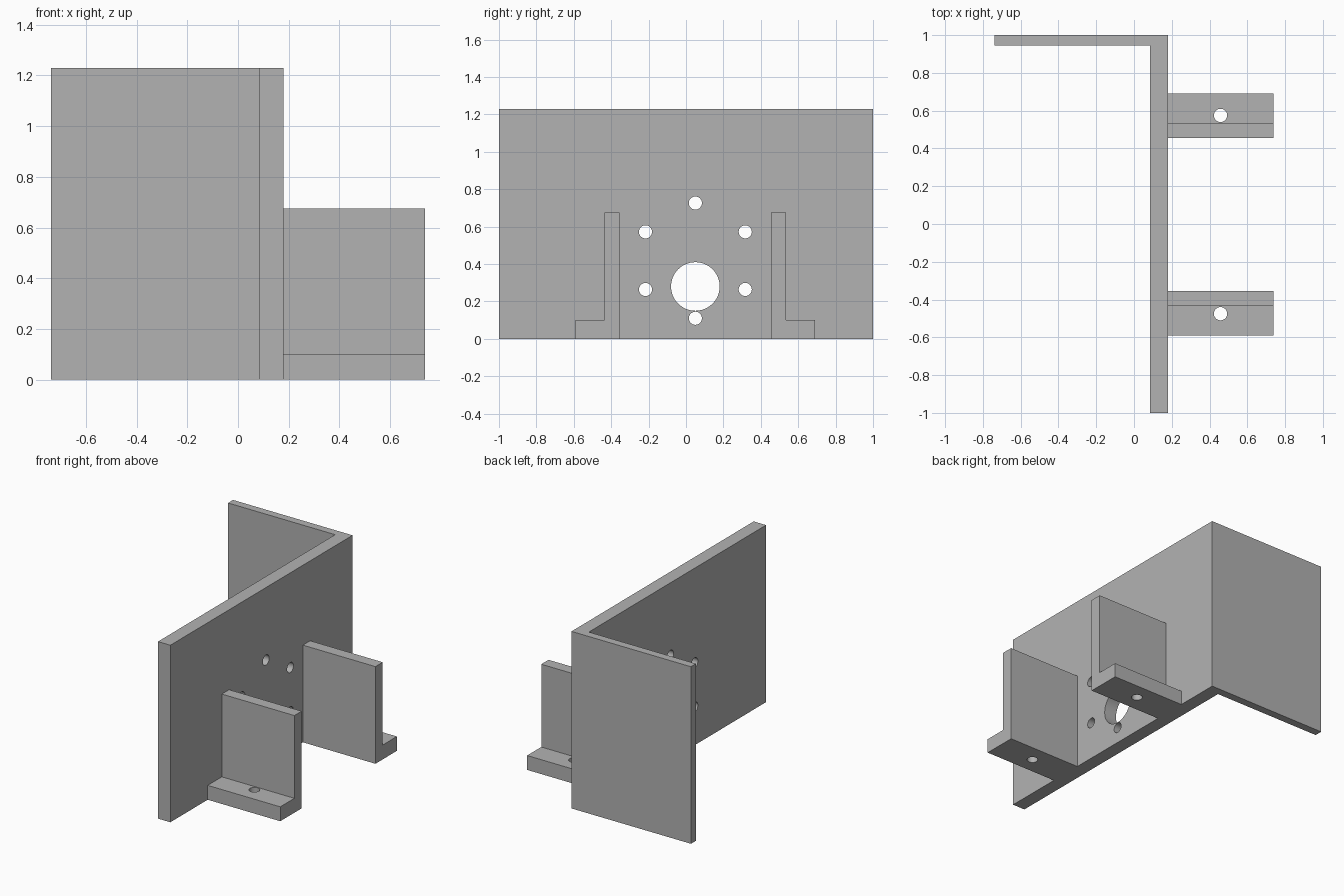
import bpy
import bmesh
from math import sin, cos, radians
from mathutils import Matrix, Vector

if "Cube" in bpy.data.objects:
    bpy.data.objects.remove(bpy.data.objects["Cube"], do_unlink=True)

MID_Y = 0.05          # symmetry line of the brackets and bolt circle
HEIGHT = 1.23
PLATE_IN, PLATE_OUT, END_X = 0.085, 0.18, 0.738

grey = bpy.data.materials.new("plain grey")
grey.use_nodes = True
colour = (0.448, 0.448, 0.448, 1)
grey.diffuse_color = colour
grey.node_tree.nodes["Principled BSDF"].inputs["Base Color"].default_value = colour


def make_object(name, bm):
    bmesh.ops.recalc_face_normals(bm, faces=bm.faces)
    mesh = bpy.data.meshes.new(name)
    bm.to_mesh(mesh)
    bm.free()
    mesh.materials.append(grey)
    obj = bpy.data.objects.new(name, mesh)
    bpy.context.collection.objects.link(obj)
    return obj


def extrude_profile(name, points, direction):
    bm = bmesh.new()
    face = bm.faces.new([bm.verts.new(p) for p in points])
    result = bmesh.ops.extrude_face_region(bm, geom=[face], use_keep_orig=True)
    moved = [v for v in result["geom"] if isinstance(v, bmesh.types.BMVert)]
    bmesh.ops.translate(bm, verts=moved, vec=Vector(direction))
    return make_object(name, bm)


def drill(target, name, holes, axis):
    """Cut round holes, given as (centre, radius), along one axis."""
    turn = Matrix.Rotation(radians(90), 4, "Y") if axis == "X" else Matrix()
    bm = bmesh.new()
    for centre, radius in holes:
        bmesh.ops.create_cone(bm, cap_ends=True, segments=48, radius1=radius,
                              radius2=radius, depth=0.4,
                              matrix=Matrix.Translation(centre) @ turn)
    cutter = make_object(name, bm)
    cutter.hide_render = True
    cutter.hide_set(True)
    cutter.display_type = "WIRE"
    mod = target.modifiers.new("holes", "BOOLEAN")
    mod.operation = "DIFFERENCE"
    mod.solver = "EXACT"
    mod.object = cutter
    # Apply the cut, then remove the helper
    bpy.context.view_layer.update()
    graph = bpy.context.evaluated_depsgraph_get()
    cut_mesh = bpy.data.meshes.new_from_object(target.evaluated_get(graph))
    target.modifiers.clear()
    target.data = cut_mesh
    bpy.data.objects.remove(cutter, do_unlink=True)


# Upright plate with its back flange, as one L-shaped profile
outline = [(PLATE_IN, -1), (PLATE_OUT, -1), (PLATE_OUT, 1),
           (-END_X, 1), (-END_X, 0.945), (PLATE_IN, 0.945)]
plate = extrude_profile("mounting_plate", [(x, y, 0) for x, y in outline], (0, 0, HEIGHT))

# Shaft opening and ring of six bolt holes
plate_x = (PLATE_IN + PLATE_OUT) / 2
holes = [((plate_x, MID_Y, 0.28), 0.13)]
for i in range(6):
    a = radians(90 + 60 * i)
    holes.append(((plate_x, MID_Y + 0.308 * cos(a), 0.418 + 0.308 * sin(a)), 0.035))
drill(plate, "plate_hole_cutter", holes, "X")

# Mirrored angle brackets with a bolt hole in each foot
section = [(0.405, 0), (0.64, 0), (0.64, 0.1), (0.485, 0.1), (0.485, 0.675), (0.405, 0.675)]
for name, side in (("front_bracket", -1), ("back_bracket", 1)):
    profile = [(PLATE_OUT, MID_Y + side * d, z) for d, z in section]
    bracket = extrude_profile(name, profile, (END_X - PLATE_OUT, 0, 0))
    drill(bracket, name + "_cutter", [((0.458, MID_Y + side * 0.525, 0.05), 0.035)], "Z")

# Smooth hole walls, crisp edges elsewhere
bpy.ops.object.select_all(action="DESELECT")
for name in ("mounting_plate", "front_bracket", "back_bracket"):
    obj = bpy.data.objects[name]
    obj.select_set(True)
    bpy.context.view_layer.objects.active = obj
bpy.ops.object.shade_smooth_by_angle(angle=radians(30))
